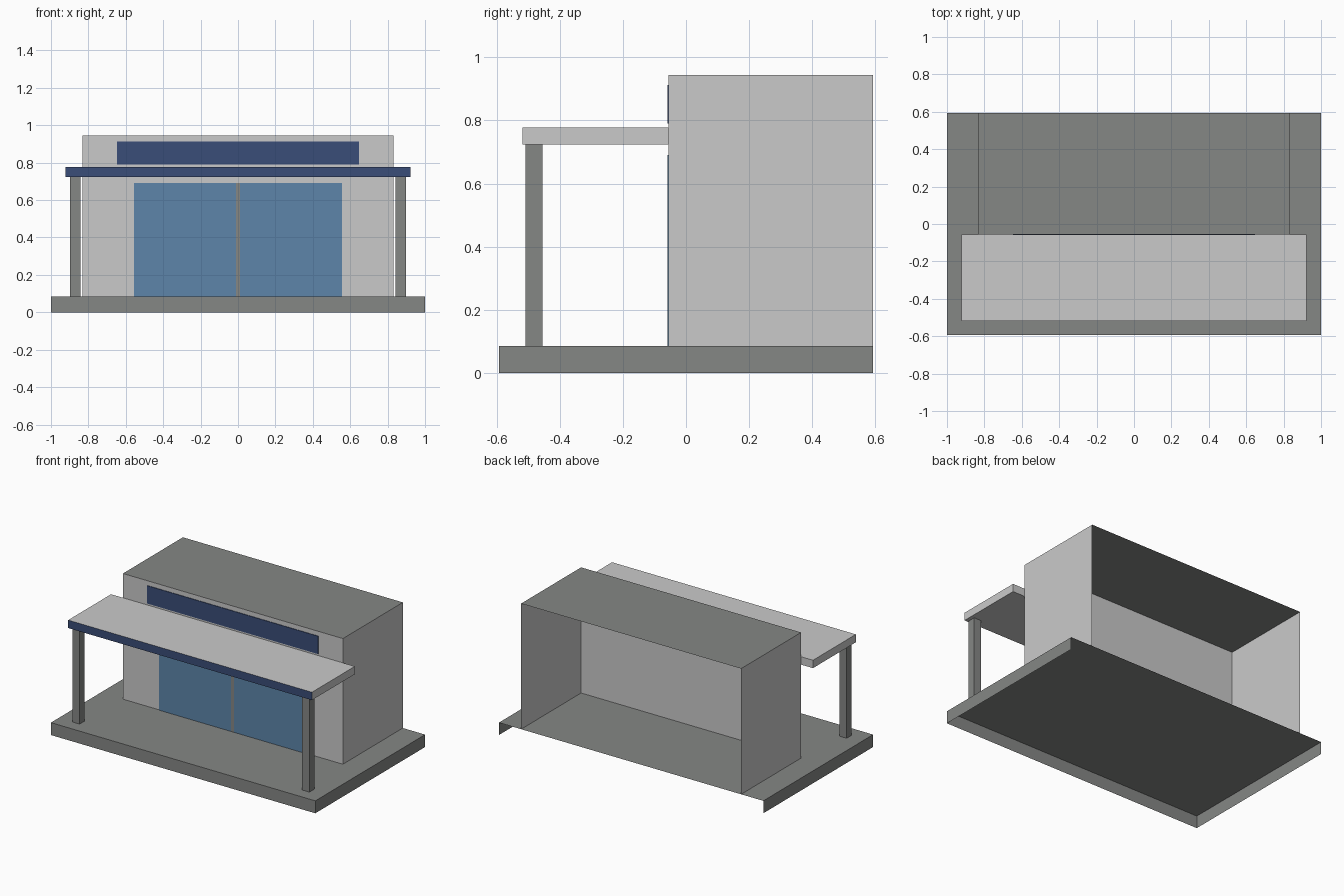
import bpy
import bmesh
from mathutils import Vector

cube = bpy.data.objects.get("Cube")
if cube:
    bpy.data.objects.remove(cube, do_unlink=True)


def material(name, rgb):
    mat = bpy.data.materials.new(name)
    mat.use_nodes = True
    color = (*rgb, 1)
    mat.diffuse_color = color
    mat.node_tree.nodes["Principled BSDF"].inputs["Base Color"].default_value = color
    return mat


light = material("light grey", (0.59, 0.59, 0.59))
grey = material("concrete grey", (0.235, 0.242, 0.235))
glass = material("window blue", (0.11, 0.235, 0.40))
navy = material("navy", (0.042, 0.074, 0.188))

DIRECTIONS = {"left": (1, 0, 0), "right": (-1, 0, 0), "back": (0, 1, 0),
              "front": (0, -1, 0), "top": (0, 0, 1), "bottom": (0, 0, -1)}


def box(name, xs, ys, zs, mat, open_sides=(), accents=None):
    """Box between limits, with some sides left open or given another material."""
    bm = bmesh.new()
    bmesh.ops.create_cube(bm, size=1)
    lows, highs = zip(xs, ys, zs)
    center = (Vector(lows) + Vector(highs)) / 2
    for v in bm.verts:
        v.co = center + Vector(v.co[i] * (highs[i] - lows[i]) for i in range(3))
    bm.normal_update()

    def facing(side):
        return [f for f in bm.faces if f.normal.dot(Vector(DIRECTIONS[side])) > 0.9]

    mesh = bpy.data.meshes.new(name)
    mesh.materials.append(mat)
    for side, accent in (accents or {}).items():
        mesh.materials.append(accent)
        for f in facing(side):
            f.material_index = len(mesh.materials) - 1
    doomed = [f for side in open_sides for f in facing(side)]
    if doomed:
        bmesh.ops.delete(bm, geom=doomed, context="FACES")
    bm.to_mesh(mesh)
    bm.free()
    obj = bpy.data.objects.new(name, mesh)
    bpy.context.collection.objects.link(obj)
    return obj


DEPTH = 0.593       # half depth of the base
FLOOR = 0.085       # top of the base
WALL = -0.055       # front wall of the building
CANOPY = 0.724      # underside of the canopy
PLATE = (WALL - 0.004, WALL)

# Base slab and building shell, open at the back and below
box("base", (-1, 1), (-DEPTH, DEPTH), (0, FLOOR), grey, ("back", "bottom"))
box("building", (-0.832, 0.832), (WALL, DEPTH), (FLOOR, 0.944), light,
    ("back", "bottom"), {"top": grey})

# Canopy with coloured front edge
box("canopy", (-0.922, 0.922), (-0.518, WALL), (CANOPY, 0.778), light,
    accents={"front": navy})

# Posts and window panes on both sides
for side, sign in (("left", 1), ("right", -1)):
    box(side + "_post", sorted((sign * 0.842, sign * 0.897)), (-0.509, -0.455),
        (FLOOR, CANOPY), grey, ("top", "bottom"))
    box(side + "_window", sorted((sign * 0.01, sign * 0.556)), PLATE,
        (FLOOR, 0.69), glass, ("back", "bottom"))

# Mullion between the panes and the band above the canopy
box("window_mullion", (-0.01, 0.01), PLATE, (FLOOR, 0.69), grey, ("back", "bottom"))
box("sign_band", (-0.647, 0.647), PLATE, (0.79, 0.912), navy, ("back",))
